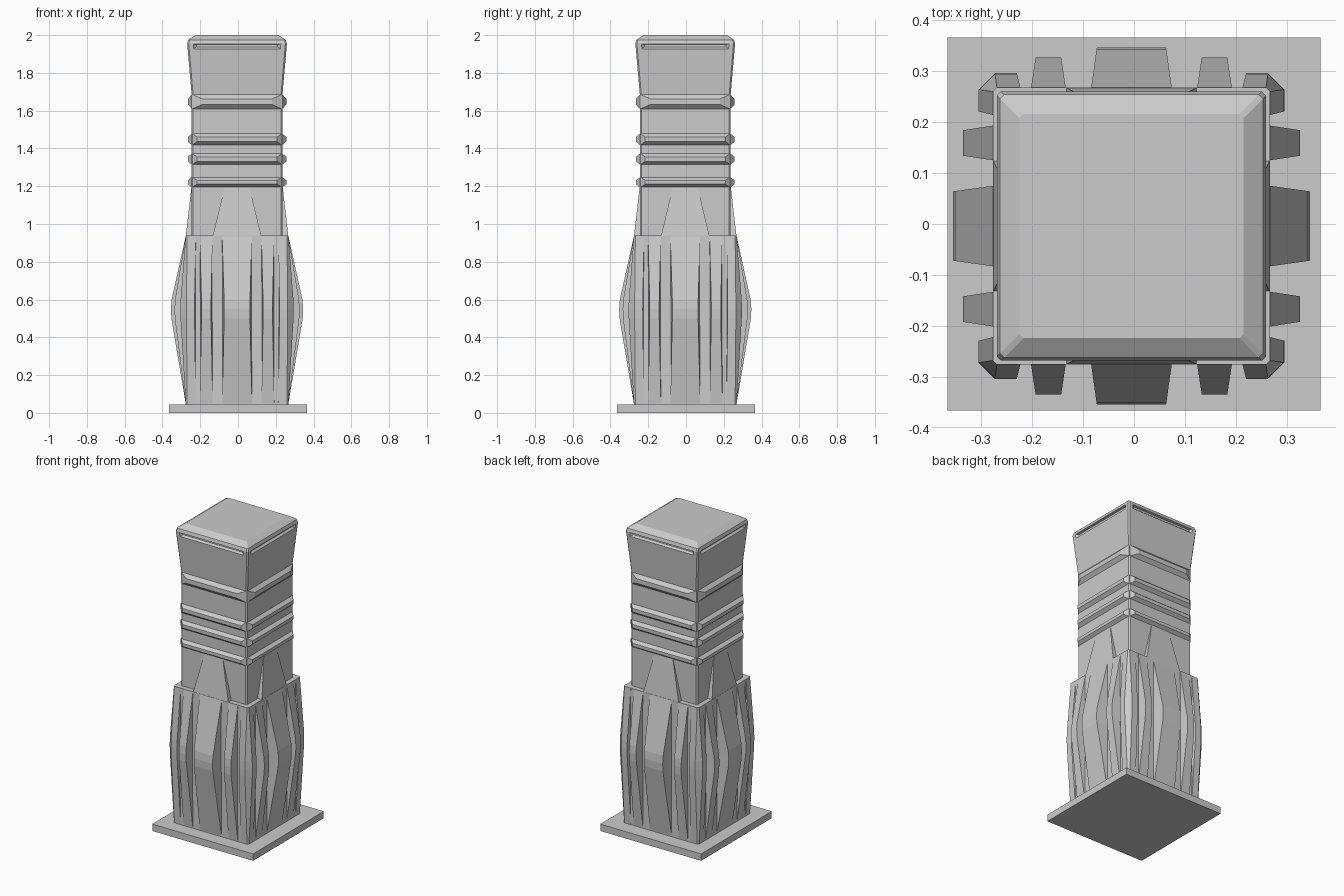
import bpy, bmesh
from mathutils import Matrix, Vector

if "Cube" in bpy.data.objects:
    bpy.data.objects.remove(bpy.data.objects["Cube"])

OFF = Vector((-0.005, -0.004, 0))


def build(name, lofts, turns=4, off=OFF):
    """Each loft is a list of equal-length point rings, capped; repeated around z."""
    bm = bmesh.new()
    for k in range(turns):
        rot = Matrix.Rotation(k * 1.5707963, 3, 'Z')
        for rings in lofts:
            vs = [[bm.verts.new(rot @ Vector(p) + off) for p in r] for r in rings]
            n = len(vs[0])
            for a, b in zip(vs, vs[1:]):
                for i in range(n):
                    j = (i + 1) % n
                    bm.faces.new((a[i], a[j], b[j], b[i]))
            bm.faces.new(vs[0][::-1])
            bm.faces.new(vs[-1])
    bmesh.ops.recalc_face_normals(bm, faces=bm.faces)
    me = bpy.data.meshes.new(name)
    bm.to_mesh(me)
    bm.free()
    ob = bpy.data.objects.new(name, me)
    bpy.context.collection.objects.link(ob)
    return ob


def square(h, z, c=0.008):
    """Square ring of half width h with clipped corners."""
    q = [(h, -h + c), (h, h - c), (h - c, h), (-h + c, h),
         (-h, h - c), (-h, -h + c), (-h + c, -h), (h - c, -h)]
    return [(x, y, z) for x, y in q]


def panel(y, x0, x1, z0, z1):
    """Upright rectangle facing -y at distance y."""
    return [(x0, -y, z0), (x1, -y, z0), (x1, -y, z1), (x0, -y, z1)]


# base plate
build("base_plate", [[square(0.366, 0, 0.0005), square(0.366, 0.045, 0.0005)]],
      1, Vector((0, 0, 0)))

# lower block
build("lower_core", [[square(0.272, 0.02), square(0.272, 0.94)]], 1)

# bulging vertical ribs
def rib(cx, base, tip, depth):
    rows = []
    for z, f in ((0.05, 0), (0.50, 0.97), (0.55, 1), (0.60, 0.95), (0.935, 0)):
        y = 0.272 + (depth - 0.272) * f
        w = base + (tip - base) * f
        rows.append([(cx - base, -0.25, z), (cx - w, -y, z), (cx + w, -y, z), (cx + base, -0.25, z)])
    return rows

build("side_ribs", [rib(0, 0.079, 0.068, 0.35), rib(-0.163, 0.034, 0.025, 0.331),
                    rib(0.163, 0.034, 0.025, 0.331)])

# clipped corner ribs
corner = []
for z, f in ((0.05, 0), (0.50, 0.97), (0.55, 1), (0.60, 0.95), (0.935, 0)):
    o = 0.272 + 0.028 * f
    i = 0.218 + 0.007 * f
    c = 0.008 + 0.024 * f
    corner.append([(0.215, 0.215, z), (0.218, 0.25, z), (i, o, z), (o - c, o, z),
                   (o, o - c, z), (o, i, z), (0.25, 0.218, z)])
build("corner_ribs", [corner])

# tapered shoulder wedges
build("shoulder_wedges", [[
    [(-0.13, -0.22, 0.93), (0.13, -0.22, 0.93), (0.13, -0.272, 0.93), (-0.13, -0.272, 0.93)],
    [(-0.065, -0.22, 1.2), (0.065, -0.22, 1.2), (0.065, -0.241, 1.2), (-0.065, -0.241, 1.2)]]])

# shaft with flared head and bevelled cap
shaft = build("shaft_and_head", [[square(0.24, 0.93), square(0.24, 1.68), square(0.264, 1.955),
                                  square(0.258, 1.975), square(0.22, 2.0)]], 1)

# shallow slot under the cap on every face
cutter = build("head_slot_cutter", [[panel(0.28, -0.25, 0.25, 1.912, 1.956),
                                     panel(0.249, -0.215, 0.215, 1.938, 1.95)]])
cutter.hide_render = True
cutter.hide_set(True)
mod = shaft.modifiers.new("slot", 'BOOLEAN')
mod.object = cutter
mod.operation = 'DIFFERENCE'

# bevelled bands on the shaft
bands = []
for z0, z1, tip in ((1.61, 1.685, 0.185), (1.418, 1.478, 0.212),
                    (1.315, 1.372, 0.212), (1.195, 1.247, 0.212)):
    m = (z1 - z0) * 0.3
    bands.append([panel(0.22, -0.236, 0.236, z0, z1), panel(0.24, -0.236, 0.236, z0, z1),
                  panel(0.261, -tip, tip, z0 + m, z1 - m)])
build("shaft_bands", bands)
